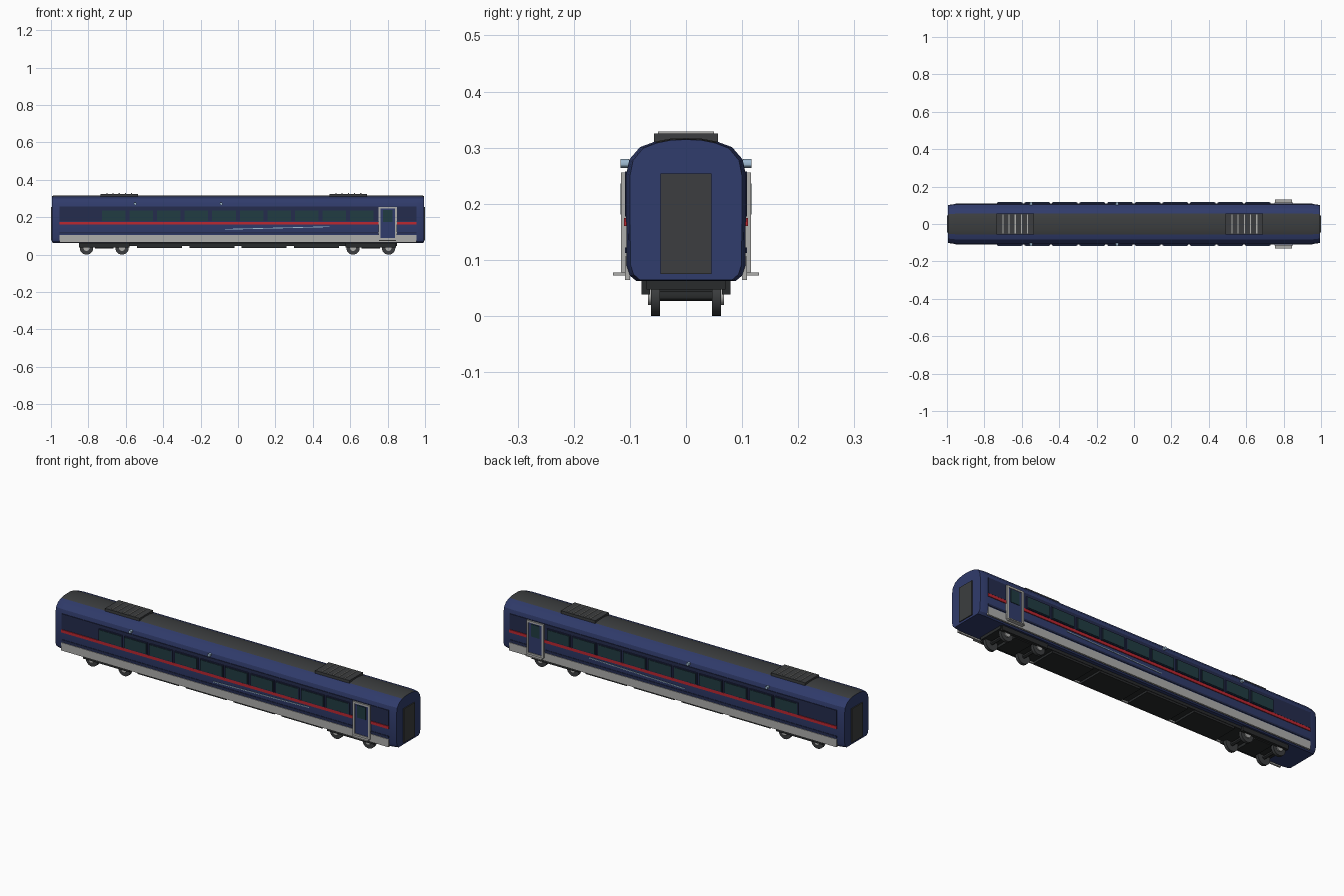
import bpy, bmesh, math

if "Cube" in bpy.data.objects:
    bpy.data.objects.remove(bpy.data.objects["Cube"])


def mat(name, r, g, b):
    m = bpy.data.materials.new(name)
    m.diffuse_color = (r, g, b, 1)
    m.use_nodes = True
    m.node_tree.nodes["Principled BSDF"].inputs["Base Color"].default_value = m.diffuse_color
    return m


BLUE = mat("blue", 0.03, 0.045, 0.15)
NAVY = mat("navy", 0.018, 0.025, 0.075)
ROOF = mat("roof_grey", 0.045, 0.048, 0.05)
DARK = mat("underframe_dark", 0.022, 0.024, 0.025)
GLASS = mat("glass", 0.015, 0.045, 0.055)
RED = mat("red", 0.5, 0.02, 0.03)
SILVER = mat("silver", 0.42, 0.42, 0.41)
PALE = mat("pale_blue", 0.35, 0.5, 0.65)


def finish(name, bm, mats):
    bmesh.ops.recalc_face_normals(bm, faces=bm.faces)
    me = bpy.data.meshes.new(name)
    bm.to_mesh(me)
    bm.free()
    ob = bpy.data.objects.new(name, me)
    bpy.context.collection.objects.link(ob)
    for m in mats:
        me.materials.append(m)
    return ob


def box(name, x0, x1, y0, y1, z0, z1, m):
    bm = bmesh.new()
    bmesh.ops.create_cube(bm, size=1)
    for v in bm.verts:
        v.co = ((x0 + x1) / 2 + v.co.x * (x1 - x0),
                (y0 + y1) / 2 + v.co.y * (y1 - y0),
                (z0 + z1) / 2 + v.co.z * (z1 - z0))
    return finish(name, bm, [m])


def side_box(name, x0, x1, y0, y1, z0, z1, m, s):
    a, b = sorted((s * y0, s * y1))
    return box(name, x0, x1, a, b, z0, z1, m)


def disc(name, x, y, z, r, depth, m, n=24):
    bpy.ops.mesh.primitive_cylinder_add(vertices=n, radius=r, depth=depth,
                                        location=(x, y, z), rotation=(math.pi / 2, 0, 0))
    ob = bpy.context.object
    ob.name = name
    ob.data.materials.append(m)
    bpy.ops.object.shade_smooth_by_angle()
    return ob


# Body shell: half profile mirrored and lofted along x, with tapered ends
half = [(0.088, 0.062), (0.100, 0.072), (0.106, 0.09), (0.107, 0.25), (0.101, 0.279),
        (0.082, 0.301), (0.055, 0.311), (0.028, 0.316)]
profile = half + [(0, 0.317)] + [(-y, z) for y, z in reversed(half)]
bm = bmesh.new()
rings = []
for x, sy, sz in [(-0.995, 0.935, 0.98), (-0.985, 0.96, 0.99), (-0.955, 1, 1),
                  (0.955, 1, 1), (0.985, 0.96, 0.99), (0.995, 0.935, 0.98)]:
    rings.append([bm.verts.new((x, y * sy, 0.19 + (z - 0.19) * sz)) for y, z in profile])
n = len(profile)
for a, b in zip(rings, rings[1:]):
    for i in range(n):
        j = (i + 1) % n
        f = bm.faces.new((a[i], a[j], b[j], b[i]))
        if abs(profile[i][0]) < 0.06 and abs(profile[j][0]) < 0.06:
            f.material_index = 1
bm.faces.new(rings[0])
bm.faces.new(rings[-1])
body = finish("body_shell", bm, [BLUE, ROOF])
bpy.context.view_layer.objects.active = body
body.select_set(True)
bpy.ops.object.shade_smooth_by_angle(angle=math.radians(25))

# Gangway doors on both ends
for s in (-1, 1):
    a, b = sorted((s * 0.985, s * 1.0))
    box("gangway_door", a, b, -0.045, 0.045, 0.075, 0.254, ROOF)

for s in (-1, 1):
    # Livery bands
    side_box("window_band", -0.955, 0.955, 0.1, 0.1085, 0.177, 0.258, NAVY, s)
    side_box("red_stripe", -0.955, 0.955, 0.1, 0.1105, 0.16, 0.175, RED, s)
    side_box("lower_band", -0.955, 0.955, 0.1, 0.1085, 0.112, 0.122, NAVY, s)
    side_box("skirt", -0.955, 0.955, 0.1, 0.109, 0.064, 0.106, SILVER, s)

    # Windows with frames
    for i in range(10):
        x = -0.665 + 0.1475 * i
        side_box("window_frame", x - 0.068, x + 0.068, 0.105, 0.114, 0.177, 0.24, NAVY, s)
        side_box("window_glass", x - 0.063, x + 0.063, 0.105, 0.117, 0.181, 0.236, GLASS, s)

    # Passenger door
    side_box("door_panel", 0.755, 0.845, 0.1, 0.112, 0.08, 0.25, BLUE, s)
    side_box("door_window", 0.775, 0.825, 0.1, 0.115, 0.175, 0.24, GLASS, s)
    for x in (0.75, 0.839):
        side_box("door_post", x, x + 0.011, 0.1, 0.116, 0.078, 0.256, SILVER, s)
    for z in (0.078, 0.246):
        side_box("door_rail", 0.75, 0.85, 0.1, 0.116, z, z + 0.01, SILVER, s)
    side_box("door_step", 0.755, 0.845, 0.1, 0.13, 0.072, 0.078, SILVER, s)

    # Slanted accent stroke and small side lamps
    stroke = side_box("accent_stroke", -0.07, 0.49, 0.1, 0.1095, 0.1405, 0.1445, PALE, s)
    for v in stroke.data.vertices:
        v.co.z += 0.025 * (v.co.x - 0.21)
    for x in (-0.55, -0.09):
        disc("side_lamp", x, s * 0.109, 0.272, 0.008, 0.015, PALE, 12)

# Roof units with slats
for x in (-0.635, 0.59):
    box("roof_unit", x - 0.1, x + 0.1, -0.057, 0.057, 0.3, 0.325, ROOF)
    for i in range(5):
        c = x + (i - 2) * 0.033
        box("roof_slat", c - 0.003, c + 0.003, -0.05, 0.05, 0.324, 0.329, SILVER)

# Underframe and equipment boxes
box("underframe", -0.85, 0.85, -0.07, 0.07, 0.047, 0.066, DARK)
for i in range(4):
    x = -0.42 + 0.28 * i
    box("equipment_box", x - 0.12, x + 0.12, -0.068, 0.068, 0.036, 0.064, DARK)

# Bogies: frame, axles, wheels, hubs
for bx in (-0.715, 0.71):
    box("bogie_bolster", bx - 0.05, bx + 0.05, -0.065, 0.065, 0.033, 0.055, DARK)
    for s in (-1, 1):
        side_box("bogie_side_frame", bx - 0.135, bx + 0.135, 0.064, 0.079, 0.038, 0.062, DARK, s)
    for dx in (-0.095, 0.095):
        disc("axle", bx + dx, 0, 0.036, 0.009, 0.1, DARK, 12)
        for s in (-1, 1):
            disc("wheel", bx + dx, s * 0.054, 0.036, 0.036, 0.016, ROOF)
            disc("wheel_hub", bx + dx, s * 0.064, 0.036, 0.016, 0.008, SILVER, 16)
